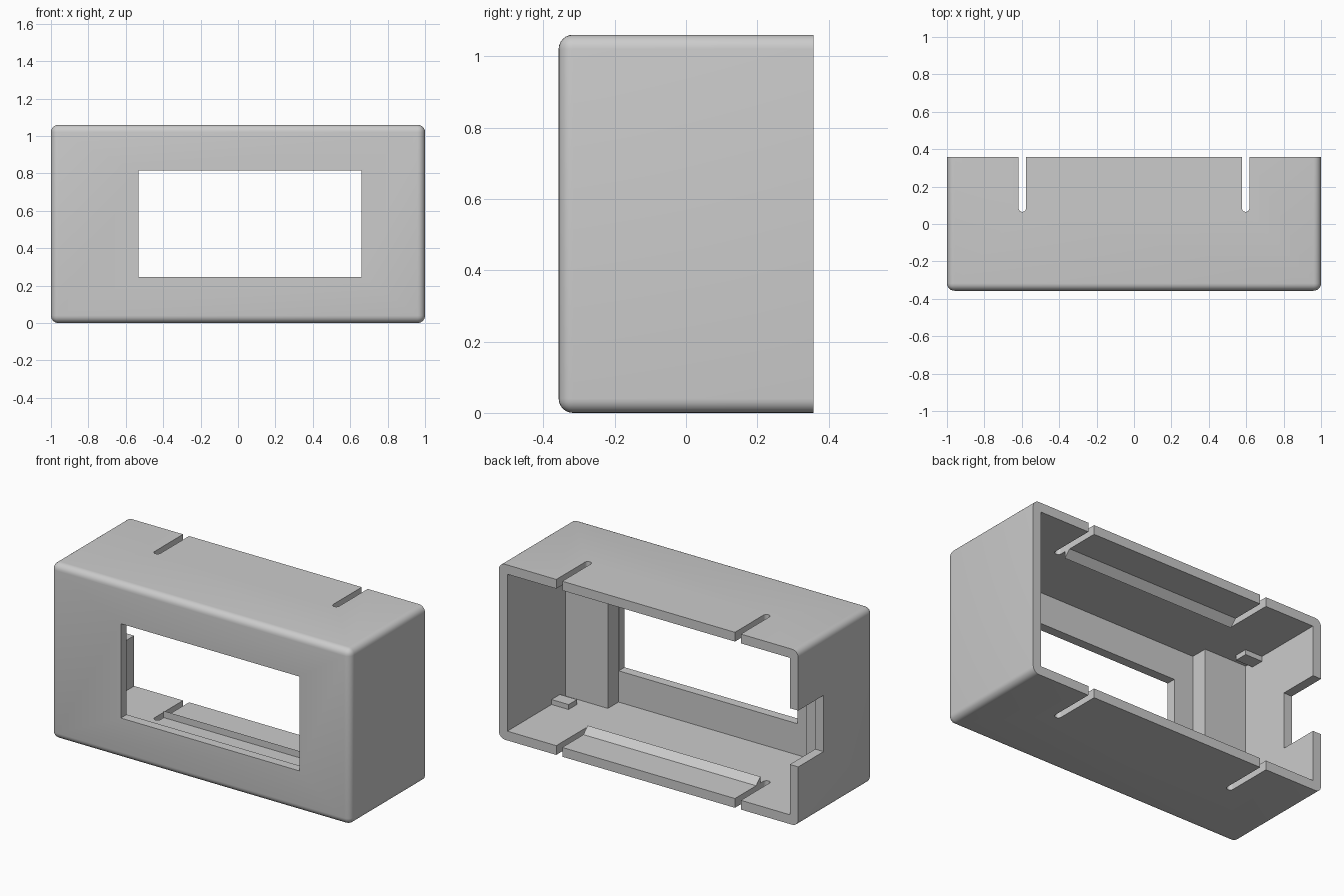
import bpy, bmesh, math
from mathutils import Vector

cube = bpy.data.objects.get("Cube")
if cube:
    bpy.data.objects.remove(cube, do_unlink=True)

# Overall dimensions
HX, HY, H = 1.0, 0.357, 1.06
WALL, ROUND = 0.056, 0.04
IX = HX - WALL            # inner side wall
IY = -HY + WALL           # inner front wall
FLOOR, CEIL = WALL, H - WALL
SLOT_X, SLOT_R = 0.597, 0.02

grey = bpy.data.materials.new("plastic_grey")
grey.use_nodes = True
colour = (0.6, 0.6, 0.6, 1)
grey.diffuse_color = colour
grey.node_tree.nodes["Principled BSDF"].inputs["Base Color"].default_value = colour


def make_object(name, bm):
    bmesh.ops.recalc_face_normals(bm, faces=bm.faces)
    mesh = bpy.data.meshes.new(name)
    bm.to_mesh(mesh)
    bm.free()
    mesh.materials.append(grey)
    obj = bpy.data.objects.new(name, mesh)
    bpy.context.collection.objects.link(obj)
    return obj


def box_mesh(x, y, z):
    bm = bmesh.new()
    bmesh.ops.create_cube(bm, size=1)
    for v in bm.verts:
        v.co = Vector([r[0] if c < 0 else r[1] for c, r in zip(v.co, (x, y, z))])
    return bm


def box(name, x, y, z):
    return make_object(name, box_mesh(sorted(x), y, sorted(z)))


def prism(name, points, offset):
    bm = bmesh.new()
    face = bm.faces.new([bm.verts.new(p) for p in points])
    out = bmesh.ops.extrude_face_region(bm, geom=[face])["geom"]
    bmesh.ops.translate(bm, vec=offset,
                        verts=[g for g in out if isinstance(g, bmesh.types.BMVert)])
    return make_object(name, bm)


def cut(target, cutter):
    mod = target.modifiers.new("cut", 'BOOLEAN')
    mod.operation, mod.solver, mod.object = 'DIFFERENCE', 'EXACT', cutter
    bpy.context.view_layer.objects.active = target
    bpy.ops.object.modifier_apply(modifier=mod.name)
    bpy.data.objects.remove(cutter, do_unlink=True)


# Housing: rounded everywhere except around the open back
bm = box_mesh((-HX, HX), (-HY, HY), (0, H))
edges = [e for e in bm.edges if min(v.co.y for v in e.verts) < 0]
bmesh.ops.bevel(bm, geom=edges, offset=ROUND, segments=6, profile=0.5, affect='EDGES')
housing = make_object("housing", bm)

# Cavity, front window and side notch
cut(housing, box("cavity_cutter", (-IX, IX), (IY, 1), (FLOOR, CEIL)))
cut(housing, box("window_cutter", (-0.533, 0.66), (-1, 0), (0.245, 0.815)))
cut(housing, box("notch_cutter", (-1.2, -0.9), (0.115, 1), (0.36, 0.70)))

# Round-ended slots through the top and bottom walls
for side in (-1, 1):
    cx, cy = side * SLOT_X, 0.065 + SLOT_R
    arc = [(cx + SLOT_R * math.cos(a), cy + SLOT_R * math.sin(a), -1)
           for a in (math.pi + math.pi * i / 12 for i in range(13))]
    outline = arc + [(cx + SLOT_R, 1, -1), (cx - SLOT_R, 1, -1)]
    cut(housing, prism("slot_cutter", outline, (0, 0, 3)))

# Inner corner blocks, tabs and snap ridges
for side, label in ((1, "left"), (-1, "right")):
    box(label + "_inner_block", (side * 0.662, side * IX), (IY, -0.2), (FLOOR, CEIL))
    for z, up, level in ((FLOOR, 1, "lower"), (CEIL, -1, "upper")):
        box(f"{label}_{level}_tab", (side * 0.83, side * IX), (-0.145, -0.065),
            (z, z + up * 0.03))

ridge_x = SLOT_X - SLOT_R
for z, up, level in ((FLOOR, 1, "lower"), (CEIL, -1, "upper")):
    profile = [(-ridge_x, 0.115, z), (-ridge_x, 0.155, z), (-ridge_x, 0.115, z + up * 0.04)]
    prism(level + "_snap_ridge", profile, (2 * ridge_x, 0, 0))

# Smooth the rounded edges, keep the rest crisp
bpy.ops.object.select_all(action='DESELECT')
housing.select_set(True)
bpy.context.view_layer.objects.active = housing
bpy.ops.object.shade_smooth_by_angle(angle=math.radians(30))
